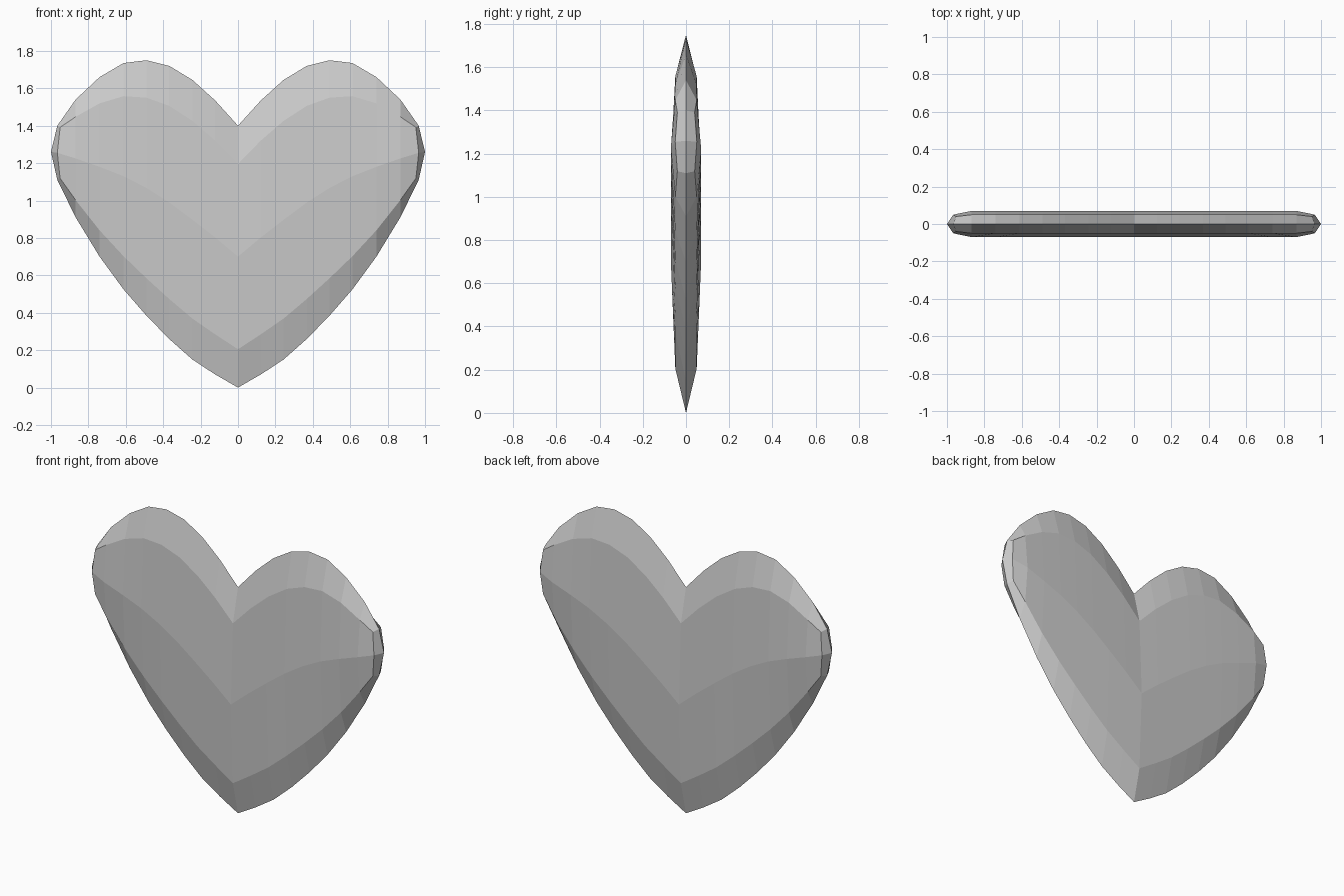
import bpy, bmesh, math

if "Cube" in bpy.data.objects:
    bpy.data.objects.remove(bpy.data.objects["Cube"])

# Half-heart stations: x, bottom z, top z
STATIONS = [(0, 0.0, 1.40), (.122, .07, 1.535), (.244, .15, 1.645), (.368, .26, 1.72),
            (.49, .385, 1.75), (.612, .525, 1.735), (.74, .70, 1.66), (.868, .91, 1.54)]
HALF_THICK = 0.07
bm = bmesh.new()


def ring(sign, x, low, high, thick, corner_x, k=math.sqrt(0.5), ky=math.sqrt(0.5)):
    """Eight-sided cross-section; odd points are the corners."""
    mid, half = (low + high) / 2, (high - low) / 2
    pts = []
    for i in range(8):
        a = i * math.pi / 4
        c, s = round(math.cos(a), 4), round(math.sin(a), 4)
        if i % 2:
            c, s = math.copysign(ky, c), math.copysign(k, s)
        pts.append(bm.verts.new((sign * (corner_x if i % 2 else x),
                                 thick * c, mid + half * s)))
    return pts


def bridge(a, b):
    for i in range(8):
        j = (i + 1) % 8
        bm.faces.new((a[i], a[j], b[j], b[i]))


# Two lobes sharing the centre section
centre = ring(1, *STATIONS[0], HALF_THICK, 0)
for sign in (1, -1):
    prev = centre
    for x, low, high in STATIONS[1:]:
        cur = ring(sign, x, low, high, HALF_THICK, x)
        bridge(prev, cur)
        prev = cur
    # Rounded outer end: a tighter ring closed by four quads
    end = ring(sign, .966, 1.11, 1.40, .05, .951, .94, .8)
    bridge(prev, end)
    tip = bm.verts.new((sign, 0, 1.26))
    for i in range(0, 8, 2):
        bm.faces.new((end[i], end[i + 1], end[(i + 2) % 8], tip))

bmesh.ops.recalc_face_normals(bm, faces=bm.faces)
mesh = bpy.data.meshes.new("heart")
bm.to_mesh(mesh)
bm.free()
bpy.context.collection.objects.link(bpy.data.objects.new("heart", mesh))
